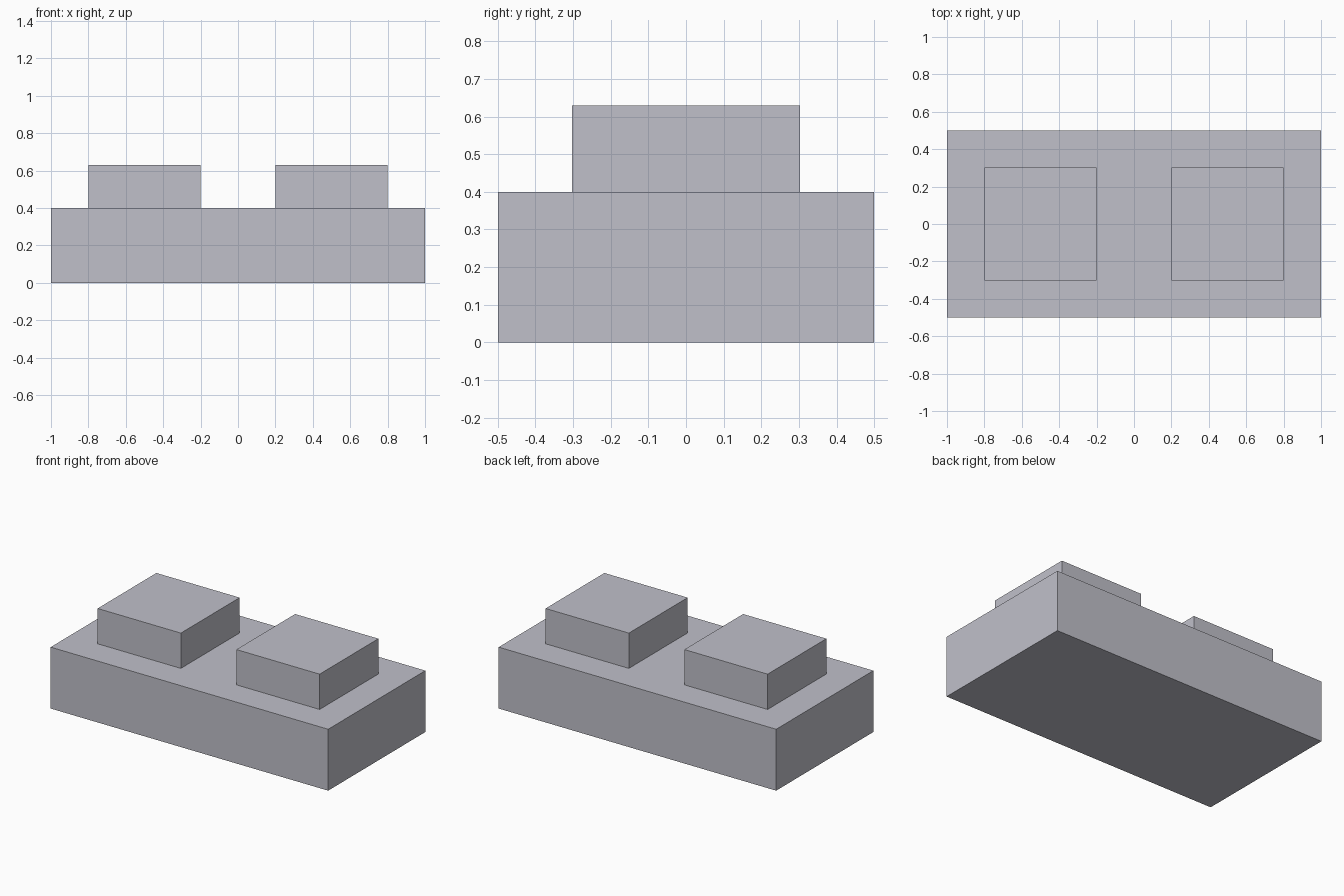
import bpy
import bmesh

if "Cube" in bpy.data.objects:
    bpy.data.objects.remove(bpy.data.objects["Cube"])

grey = bpy.data.materials.new("light_grey")
grey.diffuse_color = (0.53, 0.53, 0.59, 1.0)
grey.use_nodes = True
grey.node_tree.nodes["Principled BSDF"].inputs["Base Color"].default_value = grey.diffuse_color


def box(name, centre, size, open_bottom=False):
    """Flat-shaded box; open_bottom drops the hidden face where it sits on another part."""
    bm = bmesh.new()
    bmesh.ops.create_cube(bm, size=1.0)
    for v in bm.verts:
        v.co = [c + p * s for c, p, s in zip(centre, v.co, size)]
    bm.normal_update()
    if open_bottom:
        hidden = [f for f in bm.faces if f.normal.z < -0.9]
        bmesh.ops.delete(bm, geom=hidden, context='FACES_ONLY')
    mesh = bpy.data.meshes.new(name)
    bm.to_mesh(mesh)
    bm.free()
    mesh.materials.append(grey)
    obj = bpy.data.objects.new(name, mesh)
    bpy.context.collection.objects.link(obj)
    return obj


BASE_H, STUD_H = 0.40, 0.23

# Solid base block
box("base_block", (0, 0, BASE_H / 2), (2.0, 1.0, BASE_H))

# Two square studs on top
for side, x in (("left", -0.5), ("right", 0.5)):
    box(side + "_stud", (x, 0, BASE_H + STUD_H / 2), (0.6, 0.605, STUD_H), open_bottom=True)
